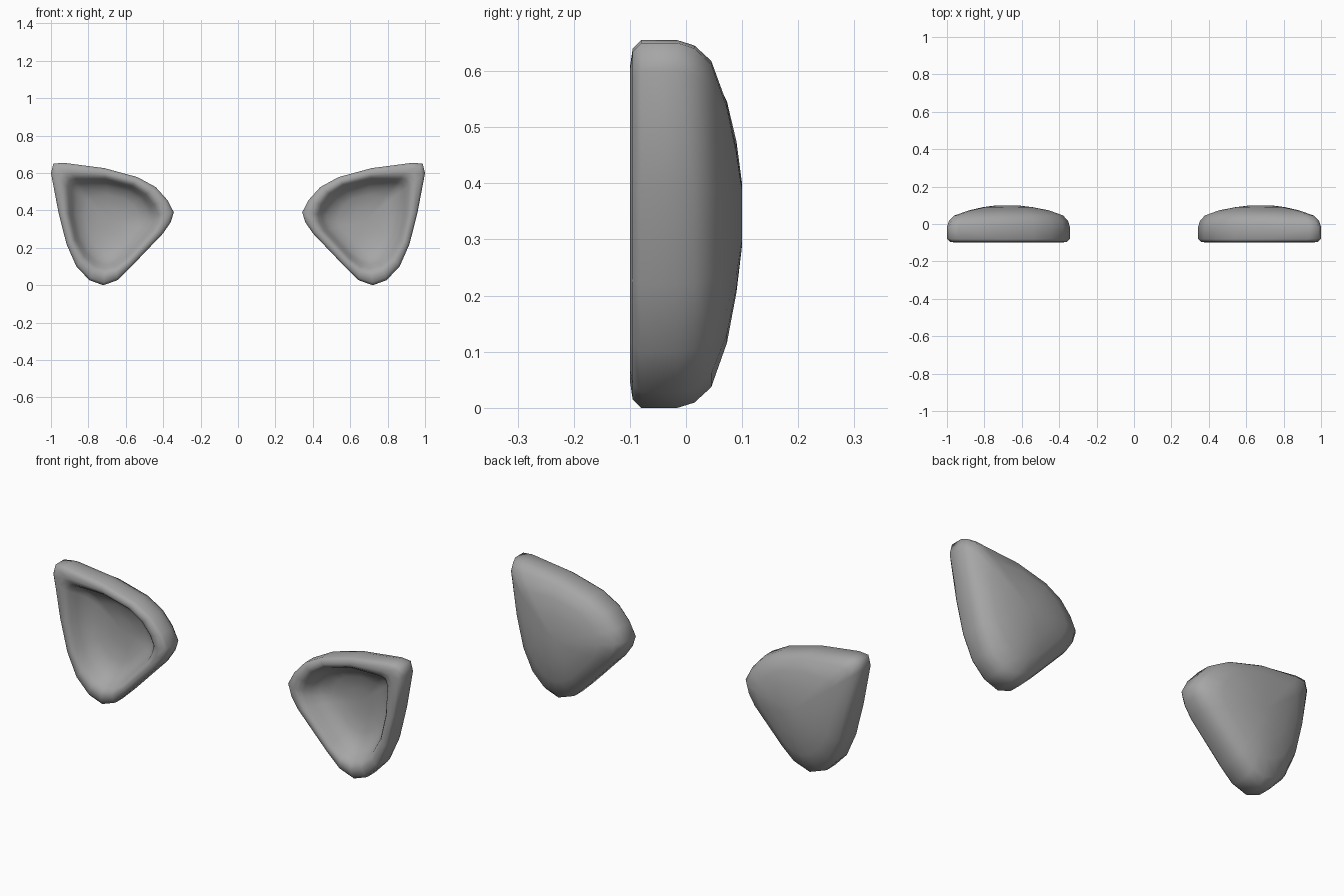
import bpy, bmesh, math

if "Cube" in bpy.data.objects:
    bpy.data.objects.remove(bpy.data.objects["Cube"])

# Front outline of one ear (x, z), and the centre its rings shrink towards
OUTLINE = [(0.935, 0.655), (0.987, 0.65), (1.0, 0.60), (0.96, 0.39), (0.917, 0.22),
           (0.864, 0.10), (0.794, 0.027), (0.72, 0.0), (0.645, 0.027), (0.575, 0.095),
           (0.40, 0.278), (0.36, 0.337), (0.343, 0.39), (0.377, 0.455), (0.44, 0.525),
           (0.537, 0.578), (0.714, 0.626)]
CX, CZ = 0.68, 0.345

# Ring profile (scale, y): bowl floor -> rim -> side wall -> domed back
RINGS = [(0.22, 0.025), (0.45, 0.012), (0.61, -0.012), (0.70, -0.045), (0.76, -0.078),
         (0.81, -0.094), (0.87, -0.10), (0.96, -0.095), (1.0, -0.08),
         (1.0, -0.015), (0.975, 0.015), (0.90, 0.045), (0.68, 0.073), (0.42, 0.09),
         (0.17, 0.10)]

grey = bpy.data.materials.new("dark_grey")
grey.diffuse_color = (0.38, 0.38, 0.38, 1)
grey.use_nodes = True
grey.node_tree.nodes["Principled BSDF"].inputs["Base Color"].default_value = grey.diffuse_color


def ring_points(s):
    """Outline scaled by s; smaller rings become rounder."""
    w = min(1, 1.1 * (1 - s))
    mean = 0.325
    for x, z in OUTLINE:
        dx, dz = x - CX, z - CZ
        r = math.hypot(dx, dz)
        k = s * (1 - w + w * mean / r)
        yield CX + dx * k, CZ + dz * k


def make_ear(name, side):
    bm = bmesh.new()
    rings = [[bm.verts.new((side * x, y, z)) for x, z in ring_points(s)] for s, y in RINGS]
    n = len(OUTLINE)
    for a, b in zip(rings, rings[1:]):
        for i in range(n):
            j = (i + 1) % n
            bm.faces.new((a[i], a[j], b[j], b[i]))
    # Close the bowl floor and the back
    for ring, y in ((rings[0], 0.028), (rings[-1], 0.10)):
        c = bm.verts.new((side * CX, y, CZ))
        for i in range(n):
            bm.faces.new((ring[i], ring[(i + 1) % n], c))
    bmesh.ops.recalc_face_normals(bm, faces=bm.faces)
    for f in bm.faces:
        f.smooth = True
    mesh = bpy.data.meshes.new(name)
    bm.to_mesh(mesh)
    bm.free()
    mesh.materials.append(grey)
    bpy.context.collection.objects.link(bpy.data.objects.new(name, mesh))


make_ear("right_ear", 1)
make_ear("left_ear", -1)
